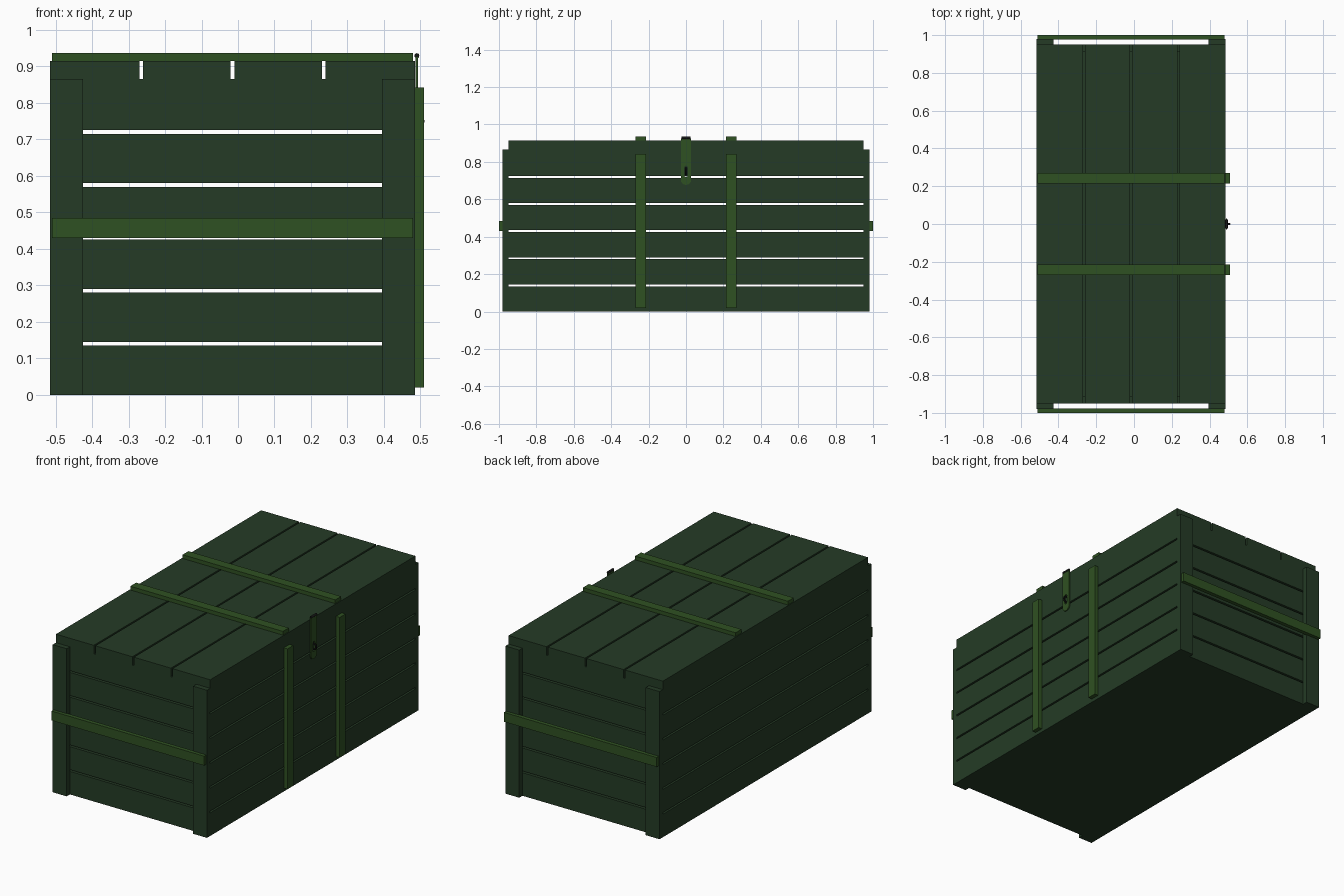
import bpy
import bmesh
from math import pi, cos, sin

cube = bpy.data.objects.get("Cube")
if cube:
    bpy.data.objects.remove(cube, do_unlink=True)


def material(name, color):
    m = bpy.data.materials.new(name)
    m.use_nodes = True
    m.diffuse_color = color
    m.node_tree.nodes["Principled BSDF"].inputs["Base Color"].default_value = color
    return m


WOOD = material("dark green wood", (0.018, 0.044, 0.019, 1))
STRAP = material("light green strap", (0.028, 0.082, 0.016, 1))
IRON = material("black iron", (0.008, 0.009, 0.008, 1))


def finish(name, bm, mat):
    bmesh.ops.recalc_face_normals(bm, faces=bm.faces)
    mesh = bpy.data.meshes.new(name)
    bm.to_mesh(mesh)
    bm.free()
    mesh.materials.append(mat)
    obj = bpy.data.objects.new(name, mesh)
    bpy.context.collection.objects.link(obj)
    return obj


def box(name, x, y, z, mat):
    """Box given by its (low, high) extent on each axis."""
    bm = bmesh.new()
    bmesh.ops.create_cube(bm, size=1)
    for v in bm.verts:
        for i, (lo, hi) in enumerate((x, y, z)):
            v.co[i] = (lo + hi) / 2 + v.co[i] * (hi - lo)
    return finish(name, bm, mat)


LEFT, RIGHT, END = -0.515, 0.485, 0.95
WALL, GAP, STEP = 0.037, 0.01, 0.145
LID_Z, TOP = 0.865, 0.915

# Floor
box("floor", (LEFT + WALL, RIGHT - WALL), (-END + WALL, END - WALL), (0, 0.035), WOOD)

# Wall planks, six courses on each side
for i in range(6):
    z = (i * STEP, min((i + 1) * STEP - GAP, LID_Z) if i < 5 else LID_Z)
    box("side_plank", (LEFT, LEFT + WALL), (-END, END), z, WOOD)
    box("side_plank", (RIGHT - WALL, RIGHT), (-END, END), z, WOOD)
    for y in ((-END, -END + WALL), (END - WALL, END)):
        box("end_plank", (LEFT + WALL, RIGHT - WALL), y, z, WOOD)

# Lid planks
for i in range(4):
    x0 = LEFT + i * 0.25
    box("lid_plank", (x0 + (GAP / 2 if i > 0 else 0), x0 + 0.25 - (GAP / 2 if i < 3 else 0)),
        (-END, END), (LID_Z, TOP), WOOD)

# Corner posts and the battens across both ends
for y, outer in (((-0.98, -END), (-1, -0.976)), ((END, 0.98), (0.976, 1))):
    for x in ((LEFT, -0.425), (0.395, RIGHT)):
        box("corner_post", x, y, (0, LID_Z), WOOD)
    box("end_batten", (-0.51, 0.48), outer, (0.43, 0.485), STRAP)

# Battens over the lid and down the latch side
for s in (-1, 1):
    y = (s * 0.242 - 0.027, s * 0.242 + 0.027)
    box("lid_batten", (-0.51, 0.48), y, (TOP, 0.937), STRAP)
    box("side_batten", (RIGHT, 0.509), y, (0.02, 0.842), STRAP)

# Latch: upper leaf, slotted lower leaf with a round tip, hinge pin
box("latch_upper_leaf", (0.486, 0.493), (-0.028, 0.028), (0.81, 0.925), STRAP)
bm = bmesh.new()


def loop(r, low, high, round_top):
    pts = [(r * cos(a), low + r * sin(a)) for a in (pi + pi * k / 8 for k in range(9))]
    if round_top:
        return pts + [(r * cos(a), high + r * sin(a)) for a in (pi * k / 8 for k in range(9))]
    return pts + [(r, high), (-r, high)]


edges = []
for pts in (loop(0.028, 0.705, 0.81, False), loop(0.01, 0.73, 0.77, True)):
    vs = [bm.verts.new((0.486, y, z)) for y, z in pts]
    edges += [bm.edges.new((a, b)) for a, b in zip(vs, vs[1:] + vs[:1])]
bmesh.ops.triangle_fill(bm, edges=edges, use_beauty=True)
ext = bmesh.ops.extrude_face_region(bm, geom=bm.faces[:])
for v in ext["geom"]:
    if isinstance(v, bmesh.types.BMVert):
        v.co.x += 0.007
finish("latch_lower_leaf", bm, STRAP)

bpy.ops.mesh.primitive_cylinder_add(vertices=12, radius=0.007, depth=0.05,
                                    location=(0.49, 0, 0.929), rotation=(pi / 2, 0, 0))
pin = bpy.context.object
pin.name = "latch_hinge_pin"
pin.data.materials.append(IRON)
bpy.ops.object.shade_smooth_by_angle()

# Staple passing through the slot
bpy.ops.mesh.primitive_torus_add(major_segments=16, minor_segments=8, major_radius=0.018,
                                 minor_radius=0.005, location=(0.488, 0, 0.75),
                                 rotation=(pi / 2, 0, 0))
staple = bpy.context.object
staple.name = "latch_staple"
staple.data.materials.append(IRON)
bpy.ops.object.shade_smooth_by_angle()
